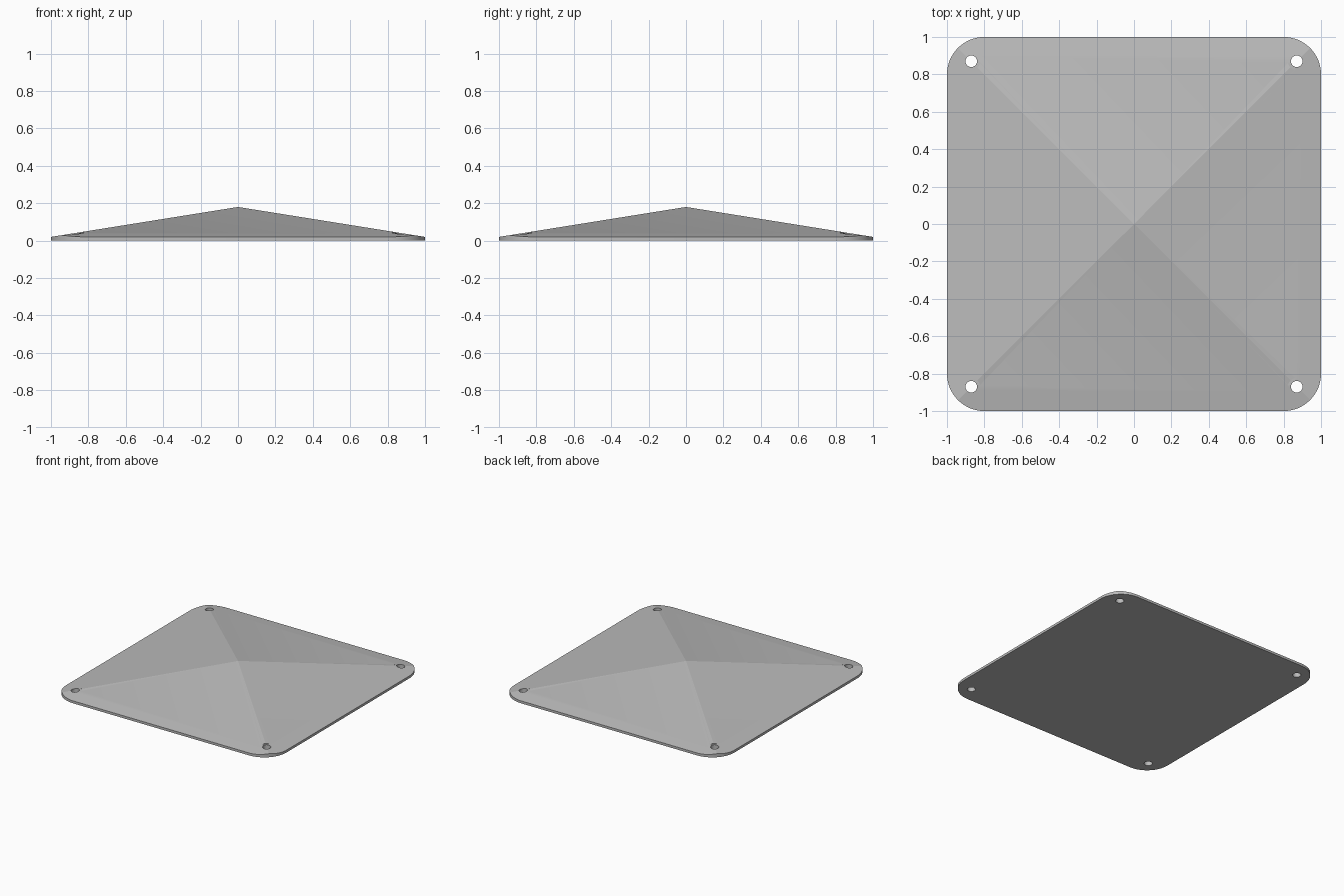
import bpy, bmesh, math

if "Cube" in bpy.data.objects:
    bpy.data.objects.remove(bpy.data.objects["Cube"])

RIM, PEAK, RADIUS, SEGS = 0.02, 0.18, 0.2, 16
HOLE_POS, HOLE_R, SEAT_R, SEAT_Z = 0.87, 0.031, 0.047, 0.042


def roof(x, y):
    return RIM + (PEAK - RIM) * (1 - max(abs(x), abs(y)))


grey = bpy.data.materials.new("light grey")
grey.diffuse_color = (0.5, 0.5, 0.5, 1)
grey.use_nodes = True
grey.node_tree.nodes["Principled BSDF"].inputs["Base Color"].default_value = grey.diffuse_color

# Rounded square plate rising to a shallow pyramid
outline = []
for q in range(4):
    mid = math.pi / 4 + q * math.pi / 2
    cx = math.copysign(1 - RADIUS, math.cos(mid))
    cy = math.copysign(1 - RADIUS, math.sin(mid))
    for i in range(SEGS + 1):
        a = (q + i / SEGS) * math.pi / 2
        outline.append((cx + RADIUS * math.cos(a), cy + RADIUS * math.sin(a)))

bm = bmesh.new()
low = [bm.verts.new((x, y, 0)) for x, y in outline]
high = [bm.verts.new((x, y, roof(x, y))) for x, y in outline]
apex = bm.verts.new((0, 0, PEAK))
n = len(outline)
bm.faces.new(low[::-1])
for i in range(n):
    j = (i + 1) % n
    bm.faces.new((low[i], low[j], high[j], high[i]))
# One flat roof panel per side, running between corner midpoints
step = SEGS + 1
for q in range(4):
    start = q * step + SEGS // 2
    bm.faces.new([high[(start + k) % n] for k in range(step + 1)] + [apex])
bmesh.ops.recalc_face_normals(bm, faces=bm.faces)
mesh = bpy.data.meshes.new("pyramid_plate")
bm.to_mesh(mesh)
bm.free()
plate = bpy.data.objects.new("pyramid_plate", mesh)
bpy.context.collection.objects.link(plate)
mesh.materials.append(grey)


# Screw holes and their shallow seats, cut at every corner
def cut(name, x, y, radius, bottom):
    bpy.ops.mesh.primitive_cylinder_add(vertices=32, radius=radius, depth=0.3,
                                        location=(x, y, bottom + 0.15))
    cutter = bpy.context.object
    cutter.name = name
    cutter.data.materials.append(grey)
    cutter.hide_render = True
    cutter.hide_set(True)
    mod = plate.modifiers.new(name, 'BOOLEAN')
    mod.operation = 'DIFFERENCE'
    mod.solver = 'EXACT'
    mod.object = cutter


for sx in (-1, 1):
    for sy in (-1, 1):
        cut("screw_seat_cutter", sx * HOLE_POS, sy * HOLE_POS, SEAT_R, SEAT_Z)
        cut("screw_hole_cutter", sx * HOLE_POS, sy * HOLE_POS, HOLE_R, -0.1)

# Smooth the rounded corners and hole walls, keep the ridges crisp
bpy.ops.object.select_all(action='DESELECT')
plate.select_set(True)
bpy.context.view_layer.objects.active = plate
for mod in list(plate.modifiers):
    bpy.ops.object.modifier_apply(modifier=mod.name)
bpy.ops.object.shade_smooth_by_angle(angle=math.radians(12))
